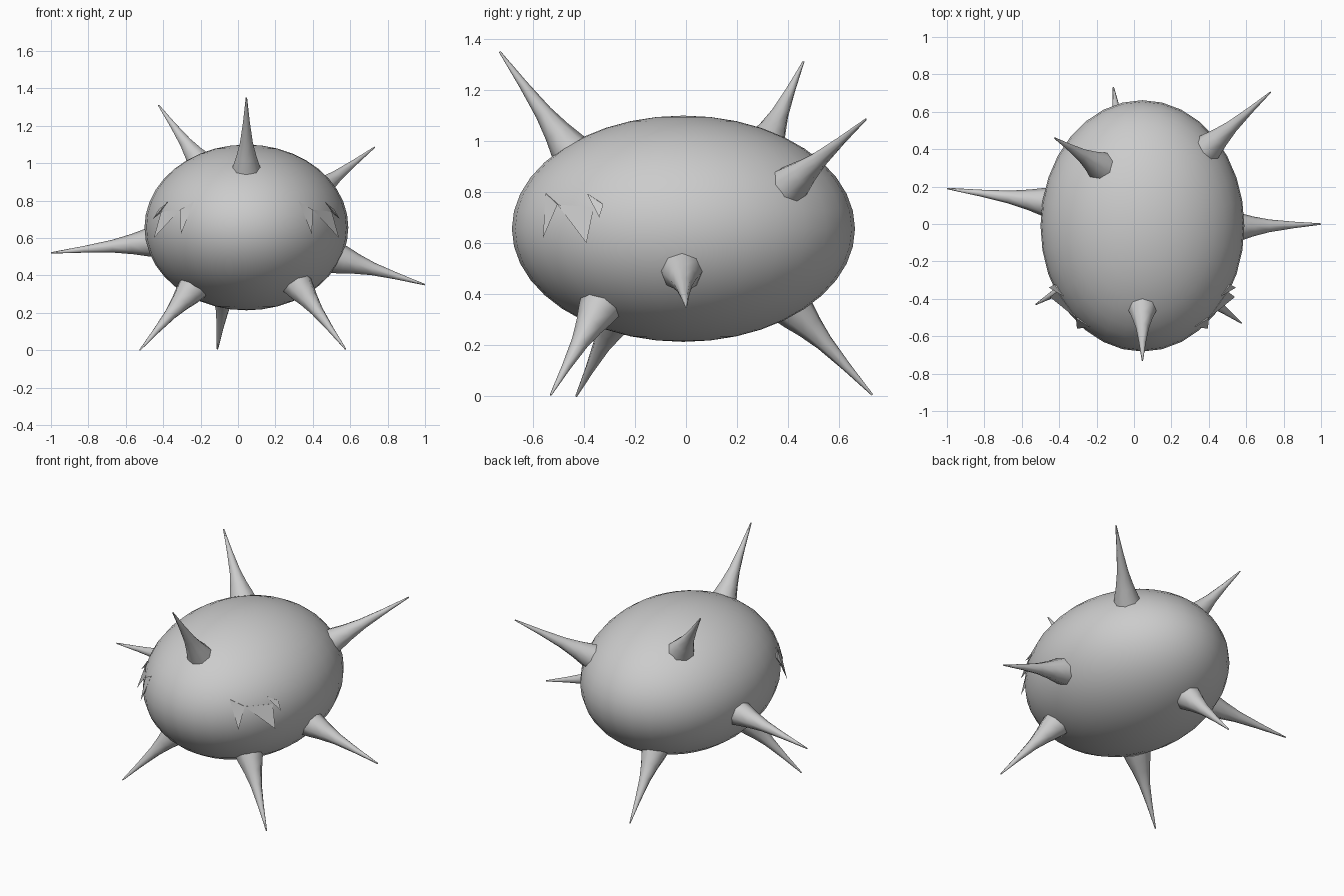
import bpy, bmesh, math
from mathutils import Vector

if "Cube" in bpy.data.objects:
    bpy.data.objects.remove(bpy.data.objects["Cube"])

grey = bpy.data.materials.new("plain_grey")
grey.diffuse_color = (0.6, 0.6, 0.6, 1)
grey.use_nodes = True
grey.node_tree.nodes["Principled BSDF"].inputs["Base Color"].default_value = grey.diffuse_color

CENTRE = Vector((0.045, -0.01, 0.656))
RADII = Vector((0.545, 0.672, 0.443))


def add_object(name, bm, angle):
    bmesh.ops.recalc_face_normals(bm, faces=bm.faces[:])
    mesh = bpy.data.meshes.new(name)
    bm.to_mesh(mesh)
    bm.free()
    mesh.materials.append(grey)
    obj = bpy.data.objects.new(name, mesh)
    bpy.context.collection.objects.link(obj)
    bpy.ops.object.select_all(action='DESELECT')
    obj.select_set(True)
    bpy.context.view_layer.objects.active = obj
    bpy.ops.object.shade_smooth_by_angle(angle=math.radians(angle))
    return obj


def on_body(point, scale):
    """Push a point along its ray from the centre onto the scaled body."""
    d = Vector(point) - CENTRE
    k = Vector([d[i] / RADII[i] for i in range(3)]).length
    return CENTRE + d * scale / k


# Body: squashed smooth ball
bm = bmesh.new()
bmesh.ops.create_uvsphere(bm, u_segments=32, v_segments=20, radius=1)
for v in bm.verts:
    v.co = CENTRE + Vector([v.co[i] * RADII[i] for i in range(3)])
add_object("body", bm, 60)

# Spikes: flared thorns, base point on the body and tip
SPIKES = {
    "top_front_spike": ((0.045, -0.465, 0.98), (0.045, -0.73, 1.35)),
    "top_back_left_spike": ((-0.20, 0.32, 1.0), (-0.425, 0.46, 1.31)),
    "top_back_right_spike": ((0.41, 0.42, 0.84), (0.73, 0.705, 1.085)),
    "left_spike": ((-0.49, 0.12, 0.575), (-1.0, 0.19, 0.52)),
    "right_spike": ((0.57, -0.015, 0.48), (1.0, 0.0, 0.35)),
    "front_left_foot_spike": ((-0.27, -0.28, 0.30), (-0.525, -0.43, 0.0)),
    "front_right_foot_spike": ((0.34, -0.355, 0.32), (0.575, -0.53, 0.005)),
    "back_foot_spike": ((-0.07, 0.44, 0.32), (-0.11, 0.73, 0.005)),
}
PROFILE = [(-0.12, 1.15), (0, 0.98), (0.15, 0.72), (0.35, 0.46),
           (0.65, 0.24), (1, 0.05)]
SIDES = 8
for name, (base, tip) in SPIKES.items():
    base, tip = Vector(base), Vector(tip)
    turn = (tip - base).to_track_quat('Z', 'Y')
    bm = bmesh.new()
    rings = []
    for t, r in PROFILE:
        ring = []
        for i in range(SIDES):
            a = math.tau * i / SIDES
            offset = Vector((math.cos(a), math.sin(a), 0)) * r * 0.075
            ring.append(bm.verts.new(base.lerp(tip, t) + turn @ offset))
        rings.append(ring)
    for lo, hi in zip(rings, rings[1:]):
        for i in range(SIDES):
            j = (i + 1) % SIDES
            bm.faces.new((lo[i], lo[j], hi[j], hi[i]))
    bm.faces.new(rings[0][::-1])
    bm.faces.new(rings[-1])
    add_object(name, bm, 50)

# Jagged flaps: pointed teeth lifting off each side of the face
TEETH = [
    ((0.315, -0.53, 0.79), (0.38, -0.475, 0.745), (0.395, -0.56, 0.62)),
    ((0.38, -0.475, 0.745), (0.50, -0.36, 0.74), (0.54, -0.39, 0.60)),
    ((0.46, -0.38, 0.79), (0.51, -0.32, 0.75), (0.545, -0.34, 0.70)),
]
for side, name in ((1, "right_flap"), (-1, "left_flap")):
    bm = bmesh.new()
    for a, b, tip in TEETH:
        mid = (Vector(a) + Vector(b)) / 2
        pts = [on_body(a, 1.005), on_body(b, 1.005), Vector(tip),
               on_body(mid, 0.95)]
        for p in pts:
            p.x = CENTRE.x + side * (p.x - CENTRE.x)
        v = [bm.verts.new(p) for p in pts]
        for f in ((0, 1, 2), (0, 1, 3), (1, 2, 3), (0, 2, 3)):
            bm.faces.new([v[i] for i in f])
    add_object(name, bm, 30)
